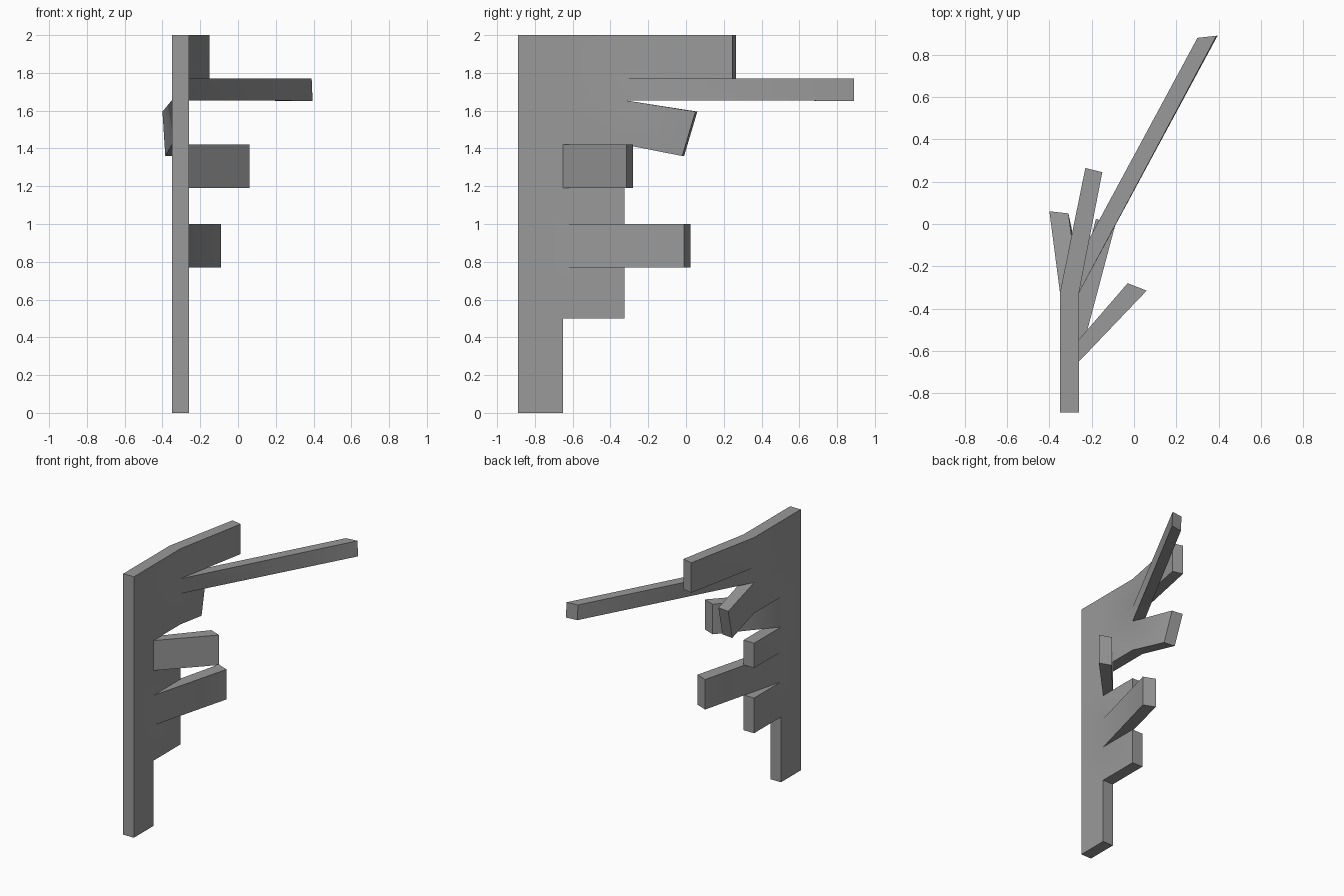
import bpy
import bmesh
from mathutils import Vector

cube = bpy.data.objects.get("Cube")
if cube:
    bpy.data.objects.remove(cube)

# Plain grey material
grey = bpy.data.materials.new("mid_grey")
grey.use_nodes = True
colour = (0.32, 0.32, 0.32, 1)
grey.diffuse_color = colour
grey.node_tree.nodes["Principled BSDF"].inputs["Base Color"].default_value = colour

LEFT, RIGHT = -0.35, -0.26
FRONT, STEP, EDGE = -0.89, -0.65, -0.325


def section(a, b, z0, z1, low_shift=(0, 0), drop=(0, 0)):
    """Four corners of a prong's cross-section; the lower pair may be shifted."""
    s = Vector((*low_shift, 0))
    return [Vector((*a, z0 + drop[0])) + s, Vector((*b, z0 + drop[0])) + s,
            Vector((*b, z1 + drop[1])), Vector((*a, z1 + drop[1]))]


def flat(y, z0, z1):
    return section((LEFT, y), (RIGHT, y), z0, z1)


bm = bmesh.new()
verts, faces = {}, {}


def vert(p):
    key = tuple(round(c, 4) for c in p)
    if key not in verts:
        verts[key] = bm.verts.new(key)
    return verts[key]


def cell(s, e):
    """Solid block between two sections; walls shared by two blocks vanish."""
    quads = [s, e[::-1]]
    quads += [[s[i], e[i], e[i - 1], s[i - 1]] for i in range(4)]
    for q in quads:
        vs = [vert(p) for p in q]
        key = frozenset(vs)
        if key in faces:
            bm.faces.remove(faces.pop(key))
        else:
            faces[key] = bm.faces.new(vs)


# Bands from bottom to top: heights, root of the bend, tip section details
bands = [
    (0, 0.5, STEP, None),
    (0.5, 0.77, EDGE, None),
    (0.77, 1.0, STEP, ((-0.18, 0.025), (-0.09, -0.01))),
    (1.0, 1.19, EDGE, None),
    (1.19, 1.42, STEP, ((-0.03, -0.28), (0.06, -0.315))),
    (1.42, 1.655, EDGE, ((-0.40, 0.06), (-0.31, 0.05), (0.015, -0.07), (-0.06, -0.06))),
    (1.655, 1.77, EDGE, ((0.30, 0.88), (0.39, 0.89), (0.005, 0), (-0.003, 0))),
    (1.77, 2.0, EDGE, ((-0.23, 0.265), (-0.15, 0.245))),
]
for z0, z1, root, tip in bands:
    cell(flat(FRONT, z0, z1), flat(STEP, z0, z1))
    if root == EDGE:
        cell(flat(STEP, z0, z1), flat(EDGE, z0, z1))
    if tip:
        cell(flat(root, z0, z1), section(tip[0], tip[1], z0, z1, *tip[2:]))

bmesh.ops.recalc_face_normals(bm, faces=bm.faces)
mesh = bpy.data.meshes.new("pronged_plate")
bm.to_mesh(mesh)
bm.free()
mesh.materials.append(grey)
plate = bpy.data.objects.new("pronged_plate", mesh)
bpy.context.collection.objects.link(plate)

# Soft bends, crisp edges
bpy.ops.object.select_all(action="DESELECT")
plate.select_set(True)
bpy.context.view_layer.objects.active = plate
bpy.ops.object.shade_smooth_by_angle(angle=0.75)
